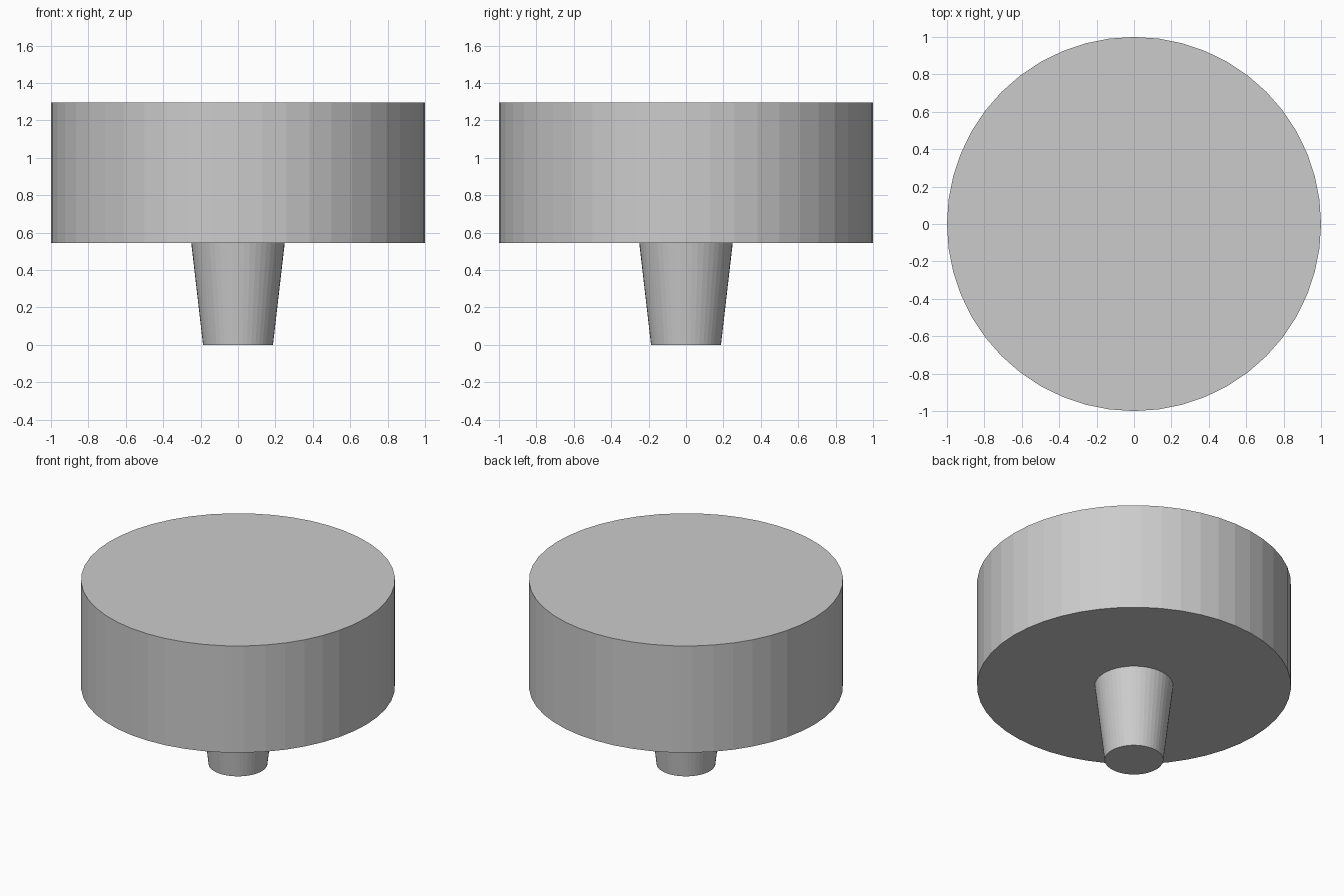
import bpy

if "Cube" in bpy.data.objects:
    bpy.data.objects.remove(bpy.data.objects["Cube"])

SIDES = 48


def frustum(name, r_bottom, r_top, z0, z1):
    bpy.ops.mesh.primitive_cone_add(vertices=SIDES, radius1=r_bottom, radius2=r_top,
                                    depth=z1 - z0, location=(0, 0, (z0 + z1) / 2))
    obj = bpy.context.object
    obj.name = name
    return obj


# Tapered central foot
frustum("tapered_stem", 0.187, 0.25, 0.0, 0.545)

# Broad flat-topped drum
frustum("drum", 1.0, 1.0, 0.545, 1.295)
